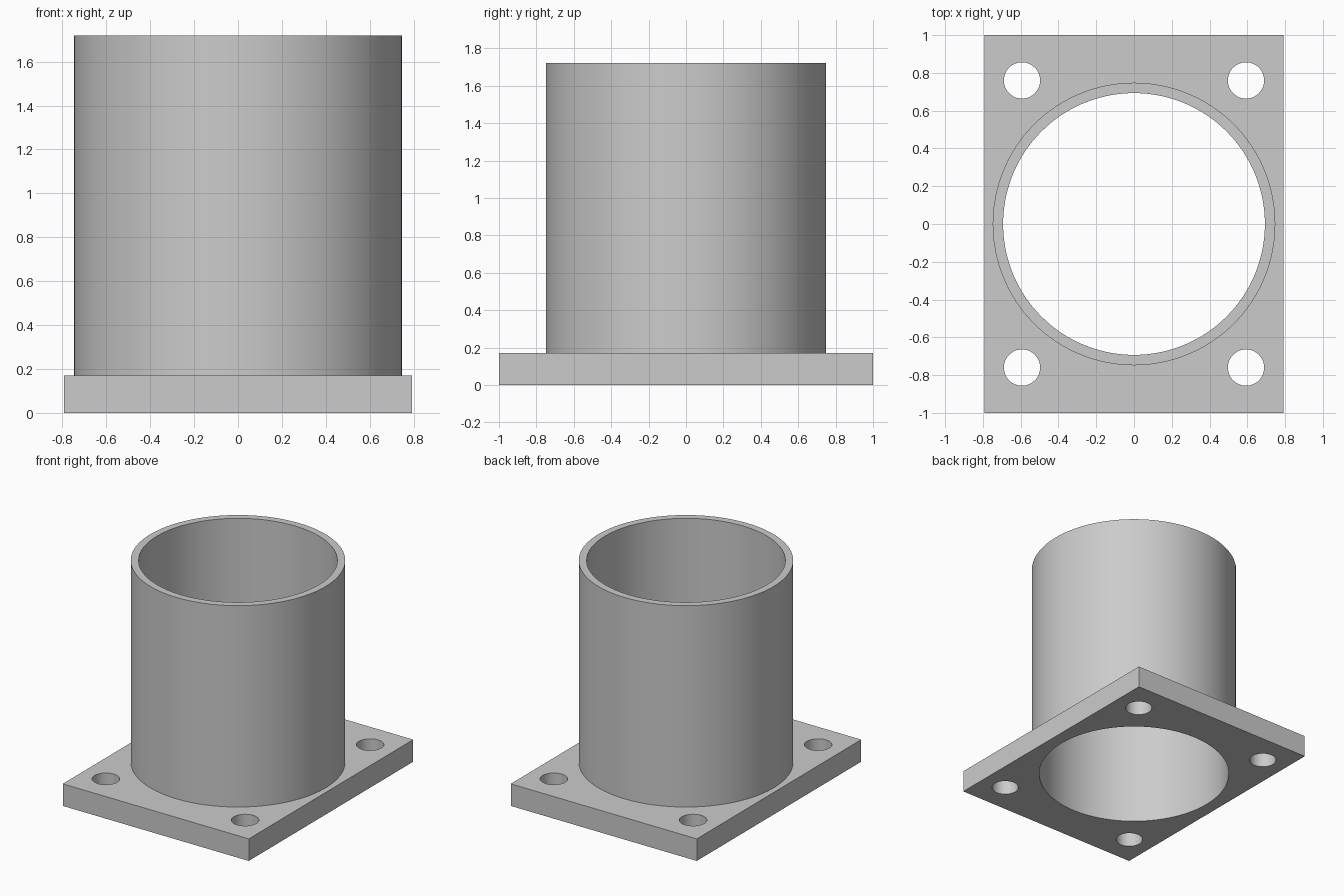
import bpy

cube = bpy.data.objects.get("Cube")
if cube:
    bpy.data.objects.remove(cube, do_unlink=True)

PLATE_X, PLATE_Y, PLATE_H = 0.792, 1.0, 0.17
HEIGHT, OUTER, BORE = 1.72, 0.748, 0.693
HOLE, HOLE_X, HOLE_Y = 0.096, 0.593, 0.76

grey = bpy.data.materials.new("plain grey")
grey.use_nodes = True
grey.diffuse_color = (0.6, 0.6, 0.6, 1)
grey.node_tree.nodes["Principled BSDF"].inputs["Base Color"].default_value = (0.6, 0.6, 0.6, 1)


def cylinder(name, radius, bottom, top, x=0, y=0, sides=128):
    bpy.ops.mesh.primitive_cylinder_add(vertices=sides, radius=radius, depth=top - bottom,
                                        location=(x, y, (bottom + top) / 2))
    obj = bpy.context.object
    obj.name = name
    obj.data.materials.append(grey)
    return obj


def combine(target, other, operation):
    mod = target.modifiers.new(operation.lower(), "BOOLEAN")
    mod.operation, mod.object, mod.solver = operation, other, "EXACT"
    bpy.context.view_layer.objects.active = target
    bpy.ops.object.modifier_apply(modifier=mod.name)
    bpy.data.objects.remove(other, do_unlink=True)


# Rectangular base plate
bpy.ops.mesh.primitive_cube_add(size=1, location=(0, 0, PLATE_H / 2))
flange = bpy.context.object
flange.name = "flanged_tube"
flange.scale = (2 * PLATE_X, 2 * PLATE_Y, PLATE_H)
bpy.ops.object.transform_apply(location=False, rotation=False, scale=True)
flange.data.materials.append(grey)

# Upright tube, bored right through the plate
combine(flange, cylinder("tube_wall", OUTER, PLATE_H / 2, HEIGHT), "UNION")
combine(flange, cylinder("bore", BORE, -0.1, HEIGHT + 0.1), "DIFFERENCE")

# Four corner bolt holes
for sx in (-1, 1):
    for sy in (-1, 1):
        hole = cylinder("bolt_hole", HOLE, -0.1, PLATE_H + 0.1, sx * HOLE_X, sy * HOLE_Y, 48)
        combine(flange, hole, "DIFFERENCE")

# Smooth round walls, crisp edges
bpy.ops.object.select_all(action="DESELECT")
flange.select_set(True)
bpy.context.view_layer.objects.active = flange
bpy.ops.object.shade_smooth_by_angle(angle=0.5)
